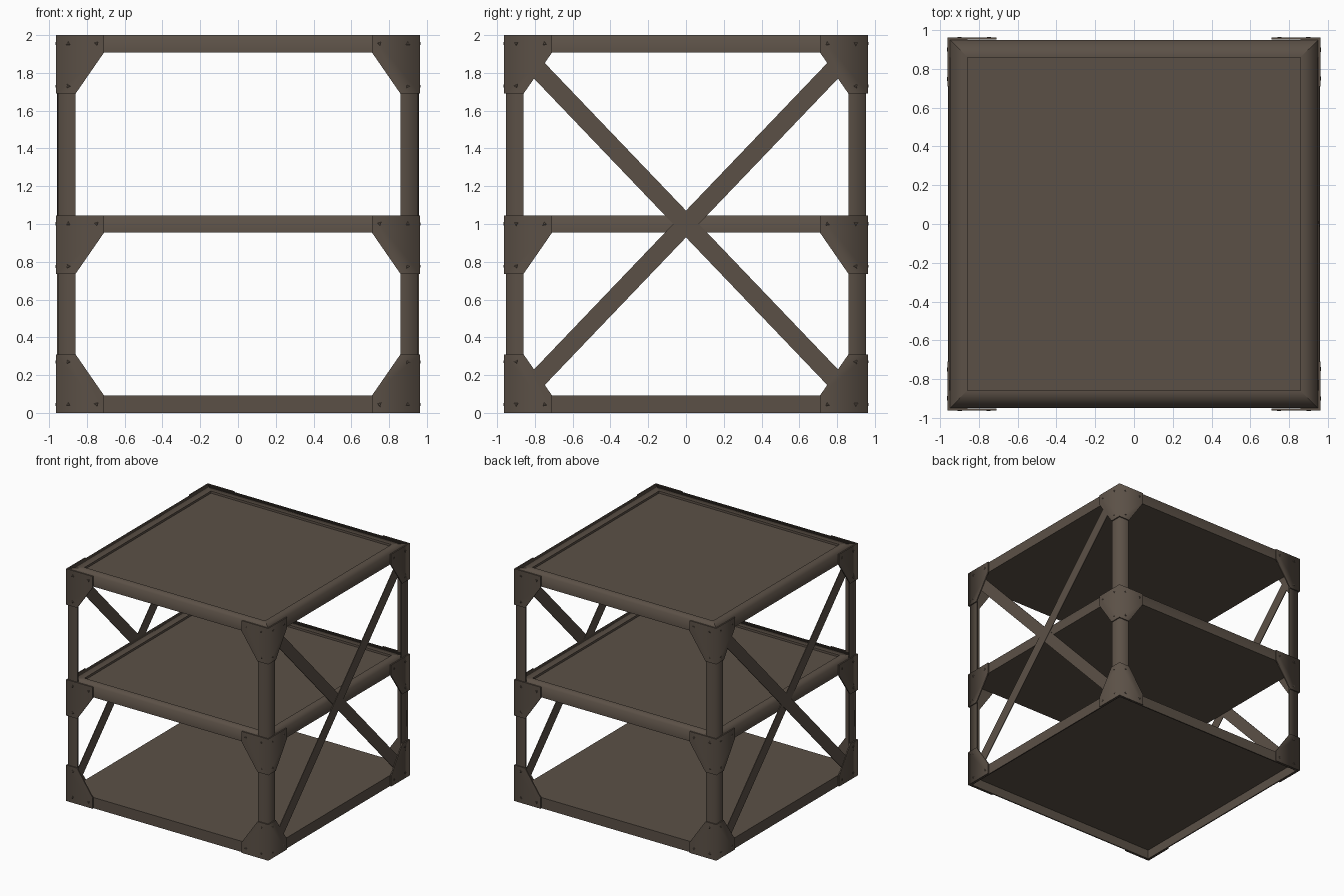
import bpy, bmesh, math
from mathutils import Matrix, Vector

if "Cube" in bpy.data.objects:
    bpy.data.objects.remove(bpy.data.objects["Cube"])

steel = bpy.data.materials.new("dark_brown_steel")
steel.diffuse_color = (0.105, 0.081, 0.062, 1)
steel.use_nodes = True
steel.node_tree.nodes["Principled BSDF"].inputs["Base Color"].default_value = steel.diffuse_color


def finish(bm, name):
    bmesh.ops.recalc_face_normals(bm, faces=bm.faces[:])
    me = bpy.data.meshes.new(name)
    bm.to_mesh(me)
    bm.free()
    me.materials.append(steel)
    ob = bpy.data.objects.new(name, me)
    bpy.context.collection.objects.link(ob)
    return ob


def box(bm, center, size, rot=Matrix()):
    m = Matrix.Translation(center) @ rot @ Matrix.Diagonal((*size, 1))
    return bmesh.ops.create_cube(bm, size=1, matrix=m)["verts"]


def corner_plate(name, outline, c, t, sx, sy):
    """Plate folded round a corner; the first two outline points lie on the fold."""
    bm = bmesh.new()
    grid = {}

    def vert(side, i, inner):
        fold = i < 2
        key = (None if fold else side, i, inner)
        if key not in grid:
            u, z = outline[i]
            d = c - t if inner else c
            u = d if fold else u
            x, y = (u, d) if side == 0 else (d, u)
            grid[key] = bm.verts.new((x * sx, y * sy, z))
        return grid[key]

    n = len(outline)
    for side in (0, 1):
        for inner in (False, True):
            bm.faces.new([vert(side, i, inner) for i in range(n)])
        for i in range(1, n):
            j = (i + 1) % n
            bm.faces.new([vert(side, i, False), vert(side, j, False),
                          vert(side, j, True), vert(side, i, True)])
    # the fold is shaded round, all other edges stay sharp
    fold_edge = {vert(0, 0, False), vert(0, 1, False)}
    for f in bm.faces:
        f.smooth = True
    for e in bm.edges:
        e.smooth = set(e.verts) == fold_edge
    return finish(bm, name)


# Shelves: upper two have a shallow recessed panel, the bottom one is an inverted tray
HALF, THICK = 0.95, 0.092
for label, z, up, rim, depth in (("bottom", 0.0, -1, 0.01, 0.08),
                                 ("middle", 0.954, 1, 0.09, 0.018),
                                 ("top", 1.908, 1, 0.09, 0.018)):
    bm = bmesh.new()
    box(bm, (0, 0, z + THICK / 2), (2 * HALF, 2 * HALF, THICK))
    panel = max(bm.faces, key=lambda f: f.calc_center_median().z * up)
    bmesh.ops.inset_region(bm, faces=[panel], thickness=rim, use_even_offset=True)
    bmesh.ops.inset_region(bm, faces=[panel], thickness=0.0005, use_even_offset=True)
    for v in panel.verts:
        v.co.z -= up * depth
    # the wide rim is shaded round where it meets the sides
    rim_z = z + THICK
    for f in bm.faces:
        f.smooth = up > 0
    for e in bm.edges:
        e.smooth = all(abs(v.co.z - rim_z) < 1e-4 and abs(v.co.x) > 0.9 for v in e.verts)
    finish(bm, label + "_shelf")

# Angle posts and gussets at the four corners
levels = (("bottom", 0.0, 1), ("middle", 1.046, -1), ("top", 2.0, -1))
for sx in (-1, 1):
    for sy in (-1, 1):
        corner = ("front" if sy < 0 else "back") + ("_left" if sx < 0 else "_right")
        corner_plate(corner + "_post", [(0, 0.002), (0, 1.998), (0.86, 1.998), (0.86, 0.002)],
                     0.954, 0.009, sx, sy)
        for label, z, d in levels:
            pts = [(0, z), (0, z + d * 0.31), (0.86, z + d * 0.31),
                   (0.71, z + d * 0.093), (0.71, z)]
            corner_plate(corner + "_" + label + "_gusset", pts, 0.963, 0.01, sx, sy)

# Cross braces on the left and right sides
for s, label in ((-1, "left"), (1, "right")):
    for k in (-1, 1):
        bm = bmesh.new()
        x = s * (0.956 if k > 0 else 0.9525)
        angle = k * math.atan2(1.045, 1)
        box(bm, (x, 0, 1), (0.006, 2.44, 0.098), Matrix.Rotation(angle, 4, 'X'))
        finish(bm, "%s_brace_%s" % (label, "rising" if k > 0 else "falling"))

# Small pointed bolt heads, three on each gusset wing
bm = bmesh.new()
for quarter in range(4):
    turn = Matrix.Rotation(quarter * math.pi / 2, 4, 'Z')
    for sx in (-1, 1):
        for label, z, d in levels:
            for i, (u, h) in enumerate(((0.9, 0.045), (0.75, 0.045), (0.9, 0.27))):
                spin = Matrix.Rotation(i * 1.3 + quarter, 4, 'Z')
                m = (turn @ Matrix.Translation((sx * u, -0.962, z + d * h))
                     @ Matrix.Rotation(math.pi / 2, 4, 'X') @ spin)
                bmesh.ops.create_cone(bm, cap_ends=True, segments=3, radius1=0.024,
                                      radius2=0.008, depth=0.006, matrix=m)
finish(bm, "gusset_bolts")
